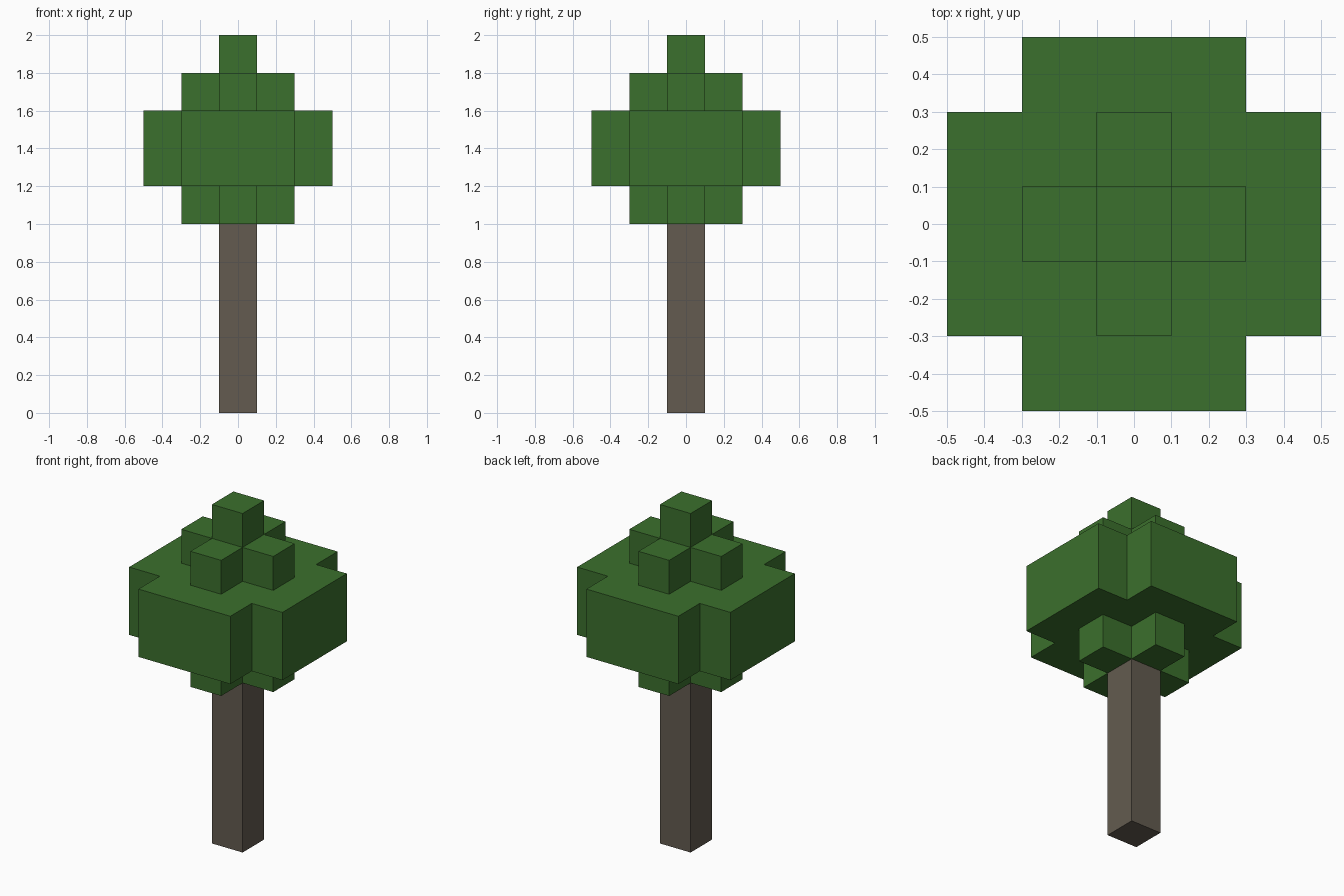
import bpy
import bmesh
from mathutils import Matrix, Vector

cube = bpy.data.objects.get("Cube")
if cube:
    bpy.data.objects.remove(cube, do_unlink=True)


def make_material(name, colour):
    mat = bpy.data.materials.new(name)
    mat.use_nodes = True
    mat.diffuse_color = colour
    bsdf = next(n for n in mat.node_tree.nodes if n.type == "BSDF_PRINCIPLED")
    bsdf.inputs["Base Color"].default_value = colour
    bsdf.inputs["Roughness"].default_value = 1.0
    return mat


def make_prism(name, corners, bottom, top, mat):
    """Repeat one quarter's corners around z, then extrude the outline upwards."""
    bm = bmesh.new()
    outline = []
    for quarter in range(4):
        turn = Matrix.Rotation(quarter * 1.5707963, 3, "Z")
        outline += [bm.verts.new(turn @ Vector((x, y, bottom))) for x, y in corners]
    base = bm.faces.new(outline)
    result = bmesh.ops.extrude_face_region(bm, geom=[base], use_keep_orig=True)
    raised = [v for v in result["geom"] if isinstance(v, bmesh.types.BMVert)]
    bmesh.ops.translate(bm, verts=raised, vec=(0, 0, top - bottom))
    bmesh.ops.recalc_face_normals(bm, faces=bm.faces[:])
    mesh = bpy.data.meshes.new(name)
    bm.to_mesh(mesh)
    bm.free()
    mesh.materials.append(mat)
    obj = bpy.data.objects.new(name, mesh)
    bpy.context.collection.objects.link(obj)
    return obj


def square(half):
    return [(half, half)]


def cross(reach, half):
    return [(reach, -half), (reach, half), (half, half)]


bark = make_material("bark brown", (0.125, 0.105, 0.08, 1))
leaf = make_material("leaf green", (0.044, 0.162, 0.026, 1))

# Trunk
make_prism("trunk", square(0.1), 0, 1, bark)

# Foliage tiers, from the bottom up
make_prism("lower_foliage", cross(0.3, 0.1), 1, 1.2, leaf)
make_prism("main_foliage", cross(0.5, 0.3), 1.2, 1.6, leaf)
make_prism("upper_foliage", cross(0.3, 0.1), 1.6, 1.8, leaf)
make_prism("foliage_tip", square(0.1), 1.8, 2, leaf)
